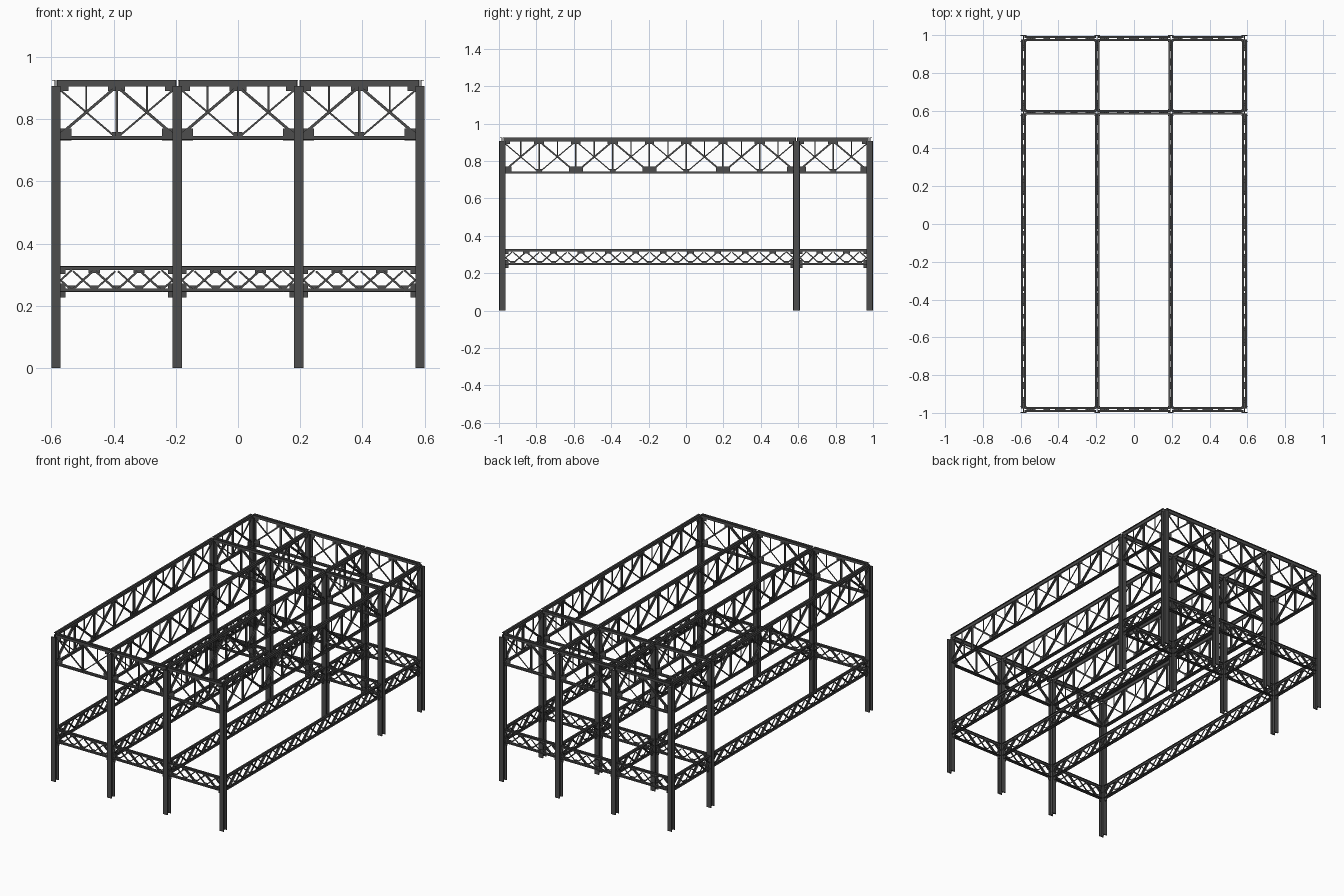
import bpy, bmesh
from mathutils import Vector

cube = bpy.data.objects.get("Cube")
if cube:
    bpy.data.objects.remove(cube, do_unlink=True)

steel = bpy.data.materials.new("dark grey steel")
steel.use_nodes = True
GREY = (0.075, 0.075, 0.075, 1)
steel.diffuse_color = GREY
steel.node_tree.nodes["Principled BSDF"].inputs["Base Color"].default_value = GREY

XS = [-0.585, -0.195, 0.195, 0.585]
YS = [-0.982, 0.591, 0.982]
COL_W, COL_D, COL_H = 0.03, 0.036, 0.907
GAP = 0.002          # half the slot between paired angles
UP = Vector((0, 0, 1))


def finish(bm, name):
    bmesh.ops.recalc_face_normals(bm, faces=bm.faces)
    mesh = bpy.data.meshes.new(name)
    bm.to_mesh(mesh)
    bm.free()
    mesh.materials.append(steel)
    obj = bpy.data.objects.new(name, mesh)
    bpy.context.collection.objects.link(obj)
    return obj


def sweep(bm, profile, a, b, side):
    """Extrude a 2D profile (sideways, upward) from a to b."""
    d = (b - a).normalized()
    up = d.cross(side)
    rings = [[bm.verts.new(p + side * u + up * v) for u, v in profile] for p in (a, b)]
    n = len(profile)
    for i in range(n):
        j = (i + 1) % n
        bm.faces.new((rings[0][i], rings[0][j], rings[1][j], rings[1][i]))
    bm.faces.new(rings[0])
    bm.faces.new(rings[1])


def angle(sign, leg, height, t, flip=1):
    """L profile whose flat leg is at the top, or at the bottom when flipped."""
    inner, web, outer = sign * GAP, sign * (GAP + t), sign * (GAP + leg)
    top, low = flip * height / 2, -flip * height / 2
    return [(inner, top), (outer, top), (outer, top - flip * t),
            (web, top - flip * t), (web, low), (inner, low)]


def member(bm, a, b, side, leg, height, t=0.0025, flip=1, sides=(-1, 1)):
    for s in sides:
        sweep(bm, angle(s, leg, height, t, flip), a, b, side)


def truss(name, a, b, trim, z0, z1, nodes, big):
    """Truss between column centres a and b; nodes are distances along it."""
    bm = bmesh.new()
    along = (b - a).normalized()
    side = UP.cross(along)
    length = (b - a).length

    def at(s, z):
        return a + along * s + UP * z

    def plate(s, z, w, h):
        s0, s1 = max(s - w / 2, trim), min(s + w / 2, length - trim)
        t = GAP * 0.98
        sweep(bm, [(-t, -h / 2), (t, -h / 2), (t, h / 2), (-t, h / 2)],
              at(s0, z), at(s1, z), side)

    # Chords
    top_h, low_h, leg = (0.021, 0.012, 0.01) if big else (0.013, 0.010, 0.009)
    end = 0.005 if big else trim
    member(bm, at(end, z1 - top_h / 2), at(length - end, z1 - top_h / 2), side, leg, top_h)
    member(bm, at(trim, z0 + low_h / 2), at(length - trim, z0 + low_h / 2),
           side, leg, low_h, flip=-1)
    lo, hi = z0 + low_h / 2, z1 - top_h

    # Crossed diagonals: main ones paired, counters single
    for i, (s, e) in enumerate(zip(nodes, nodes[1:])):
        for rising in (True, False):
            za, zb = (lo, hi) if rising else (hi, lo)
            main = rising == (i % 2 == 0)
            p, q = at(s, za), at(e, zb)
            inset = (q - p) * 0.06
            if main:
                member(bm, p + inset, q - inset, side, 0.007, 0.009 if big else 0.007)
            else:
                member(bm, p + inset, q - inset, side, 0.006, 0.006, sides=(1,))
        # Short hangers down to each crossing
        if big:
            mid = (s + e) / 2
            member(bm, at(mid, (lo + hi) / 2), at(mid, hi), side, 0.005, 0.006, sides=(1,))

    # Posts and node plates
    for i, s in enumerate(nodes):
        inside = trim < s < length - trim
        if big:
            if inside:
                member(bm, at(s, lo), at(s, hi), side, 0.006, 0.008)
            if i % 2 == 0:
                plate(s, z0 + 0.018, 0.075 if inside else 0.10, 0.038)
                plate(s, hi - 0.007, 0.05 if inside else 0.08, 0.016)
            else:
                plate(s, z0 + 0.015, 0.03, 0.02)
                plate(s, hi - 0.007, 0.055, 0.016)
        else:
            plate(s, lo + 0.008, 0.024, 0.016)
            if i % 2:
                plate(s, hi - 0.004, 0.036, 0.012)
    if not big:
        for s, toward, n in ((trim, 1, nodes[0]), (length - trim, -1, nodes[-1])):
            plate(s, z0 + 0.004, 0.03, 0.045)
            plate(s, hi - 0.004, 0.03, 0.016)
            member(bm, at(s, (lo + hi) / 2), at(n, hi), side, 0.006, 0.006)
            member(bm, at(s, (lo + hi) / 2), at(n, lo), side, 0.006, 0.006)
    finish(bm, name)


def frame_line(label, a, b, half):
    """An upper and a lower truss on one span."""
    length = (b - a).length
    halves = 2 * round(length / 0.39)
    truss("upper_truss_" + label, a, b, half, 0.733, 0.926,
          [length * i / halves for i in range(halves + 1)], True)
    clear = length - 2 * half
    cells = round(clear / 0.073)
    truss("lower_truss_" + label, a, b, half, 0.245, 0.328,
          [half + clear * (i + 0.5) / cells for i in range(cells)], False)


# Columns: wide-flange sections with flanges facing front and back
w, d, web, fl = COL_W / 2, COL_D / 2, 0.002, 0.005
quarter = [(w, d), (w, d - fl), (web, d - fl)]
right = quarter + [(x, -y) for x, y in reversed(quarter)]
section = right + [(-x, y) for x, y in reversed(right)]
for i, x in enumerate(XS):
    for j, y in enumerate(YS):
        bm = bmesh.new()
        base = Vector((x, y, 0))
        sweep(bm, [(v, u) for u, v in section], base, base + UP * COL_H, Vector((0, 1, 0)))
        finish(bm, f"column_{i + 1}_{j + 1}")

# Cross trusses
for j, y in enumerate(YS):
    for i in range(len(XS) - 1):
        frame_line(f"cross_{j + 1}_{i + 1}", Vector((XS[i], y, 0)),
                   Vector((XS[i + 1], y, 0)), COL_W / 2)

# Lengthwise trusses
for i, x in enumerate(XS):
    for j in range(len(YS) - 1):
        frame_line(f"long_{i + 1}_{j + 1}", Vector((x, YS[j], 0)),
                   Vector((x, YS[j + 1], 0)), COL_D / 2)
